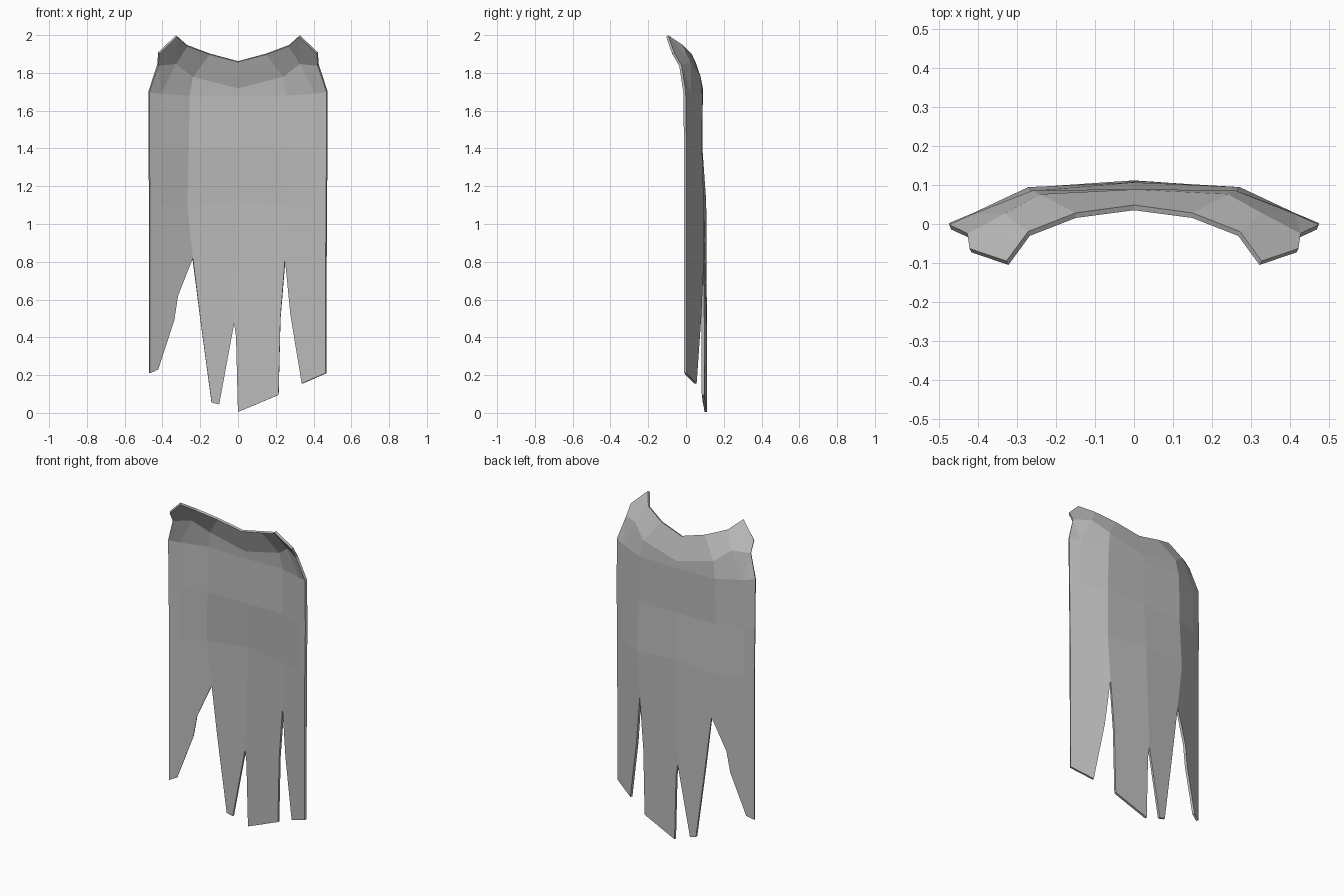
import bpy
import bmesh

cube = bpy.data.objects.get("Cube")
if cube:
    bpy.data.objects.remove(cube, do_unlink=True)

cloth = bpy.data.materials.new("grey cloth")
cloth.use_nodes = True
grey = (0.5, 0.5, 0.5, 1)
cloth.diffuse_color = grey
cloth.node_tree.nodes["Principled BSDF"].inputs["Base Color"].default_value = grey

# One half of the upper cloth, from the outer edge to the middle
rim = [(.42, -.068, 1.905), (.325, -.1, 1.995), (.27, -.025, 1.945),
       (.15, .022, 1.9), (0, .042, 1.86)]
collar = [(.425, -.03, 1.84), (.33, .02, 1.85), (.24, .07, 1.78), (0, .082, 1.72)]
shoulder = [(.472, -.008, 1.7), (.41, .02, 1.69), (.257, .08, 1.68), (0, .082, 1.675)]
back = [(.472, -.004, 1.4), (.41, .022, 1.4), (.262, .078, 1.4), (0, .08, 1.4)]
waist = [(.468, -.004, 1.1), (.41, .022, 1.1), (.27, .088, 1.09), (0, .1, 1.12)]

# Torn hem outlines, from the model's right to its left
hem = [
    [(-.24, .82), (-.32, .62), (-.34, .49), (-.425, .23), (-.468, .21)],
    [(-.02, .475), (-.1, .045), (-.14, .055), (-.2, .5), (-.24, .82)],
    [(.25, .815), (.225, .5), (.215, .095), (0, .005), (-.01, .4), (-.02, .475)],
    [(.465, .21), (.34, .155), (.28, .52), (.25, .815)],
]

bm = bmesh.new()
known = {}


def vert(x, y, z):
    key = (round(x, 4), round(z, 4))
    if key not in known:
        known[key] = bm.verts.new((x, y, z))
    return known[key]


def curve_depth(x):
    """Depth of the hanging cloth at a given width."""
    x = abs(x)
    if x < .25:
        return .105 - .017 * x / .25
    return .088 - .093 * (x - .25) / .22


def face(points, side):
    verts = [vert(side * x, y, z) for x, y, z in points]
    bm.faces.new(verts if side < 0 else verts[::-1])


for side in (-1, 1):
    # Turned-up collar
    face([rim[0], collar[0], collar[1], rim[1]], side)
    face([rim[1], collar[1], rim[2]], side)
    face([rim[2], collar[1], collar[2], rim[3]], side)
    face([rim[3], collar[2], collar[3], rim[4]], side)
    # Shoulder slope
    face([collar[0], shoulder[0], shoulder[1]], side)
    face([collar[0], shoulder[1], collar[1]], side)
    face([collar[1], shoulder[1], shoulder[2], collar[2]], side)
    face([collar[2], shoulder[2], shoulder[3], collar[3]], side)
    # Back panels
    for top, low in ((shoulder, back), (back, waist)):
        for i in range(3):
            face([top[i], low[i], low[i + 1], top[i + 1]], side)

# Torn strips hanging from the waist
waist_line = [vert(-x, y, z) for x, y, z in waist]
waist_line += [vert(x, y, z) for x, y, z in waist[-2::-1]]
for outline, (a, b) in zip(hem, ((0, 2), (2, 3), (3, 4), (4, 6))):
    low = [vert(x, curve_depth(x), z) for x, z in outline]
    bm.faces.new(waist_line[a:b + 1] + low)

bmesh.ops.recalc_face_normals(bm, faces=bm.faces)
mesh = bpy.data.meshes.new("torn_cape")
bm.to_mesh(mesh)
bm.free()
mesh.materials.append(cloth)
cape = bpy.data.objects.new("torn_cape", mesh)
bpy.context.collection.objects.link(cape)

# Cloth thickness
thick = cape.modifiers.new("thickness", "SOLIDIFY")
thick.thickness = .014
thick.offset = 0
